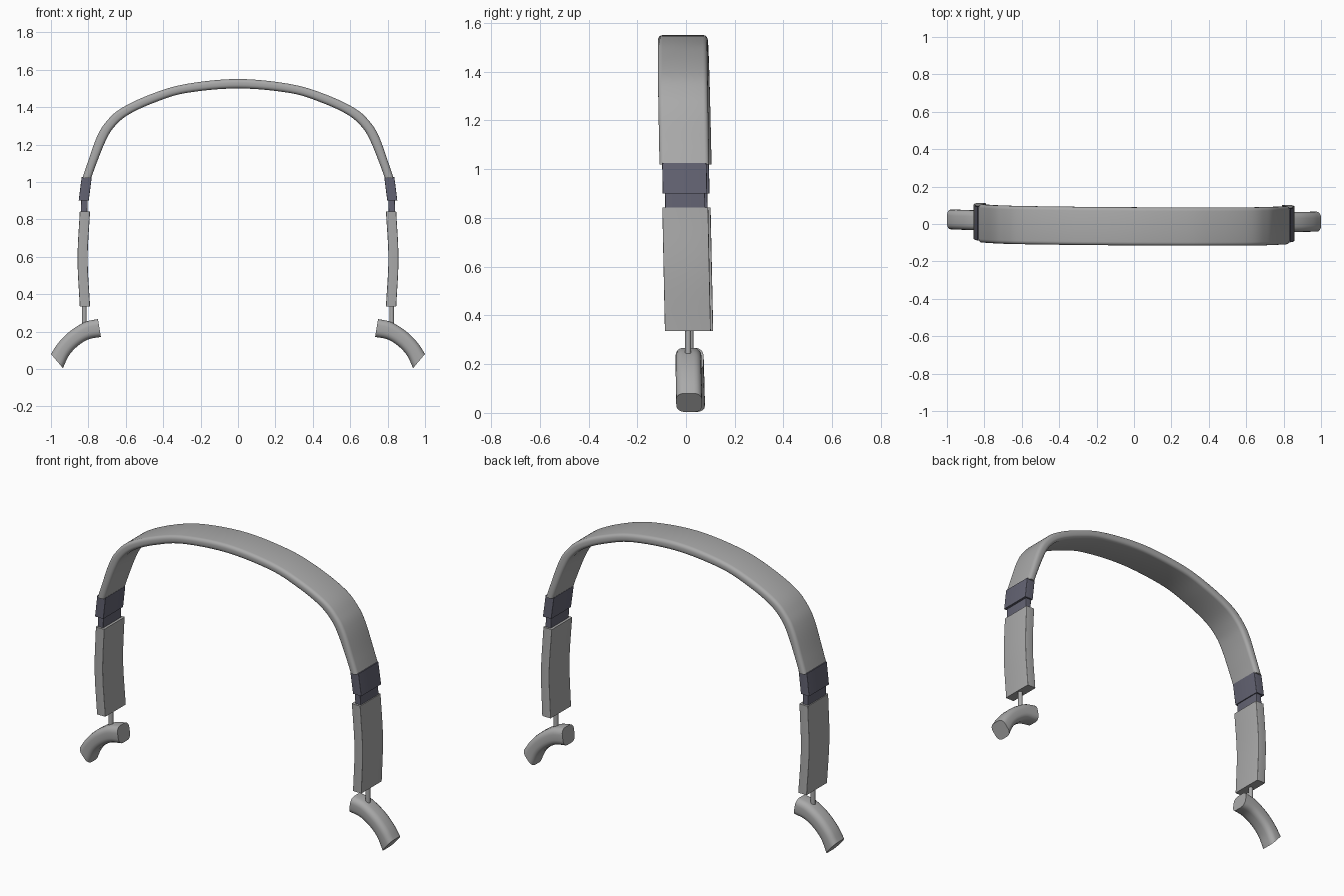
import bpy
import bmesh
from math import sin, cos, pi, radians
from mathutils import Vector

cube = bpy.data.objects.get("Cube")
if cube:
    bpy.data.objects.remove(cube, do_unlink=True)


def material(name, rgb):
    mat = bpy.data.materials.new(name)
    mat.use_nodes = True
    mat.diffuse_color = (*rgb, 1)
    mat.node_tree.nodes["Principled BSDF"].inputs["Base Color"].default_value = (*rgb, 1)
    return mat


GREY = material("light grey", (0.40, 0.40, 0.40))
SLATE = material("dark slate", (0.125, 0.125, 0.17))


def smooth_path(points, steps):
    """Catmull-Rom curve through the (x, z) points."""
    p = [Vector(q) for q in points]
    p = [2 * p[0] - p[1]] + p + [2 * p[-1] - p[-2]]
    out = []
    for a, b, c, d in zip(p, p[1:], p[2:], p[3:]):
        for i in range(steps):
            t = i / steps
            out.append(0.5 * (2 * b + (c - a) * t + (2 * a - 5 * b + 4 * c - d) * t**2
                              + (3 * b - a - 3 * c + d) * t**3))
    return out + [p[-2]]


def lean(x, z):
    """The whole frame leans and twists a little."""
    return -0.013 + 0.021 * (1.55 - z) - 0.006 * x


def finish(name, bm, mat):
    bmesh.ops.recalc_face_normals(bm, faces=bm.faces)
    mesh = bpy.data.meshes.new(name)
    bm.to_mesh(mesh)
    bm.free()
    mesh.materials.append(mat)
    obj = bpy.data.objects.new(name, mesh)
    bpy.context.collection.objects.link(obj)
    bpy.ops.object.select_all(action='DESELECT')
    obj.select_set(True)
    bpy.context.view_layer.objects.active = obj
    bpy.ops.object.shade_smooth_by_angle(angle=radians(35))
    return obj


def strap(name, outer, inner, half_width, radius, mat, steps=1, side=1):
    """Rounded strip lofted between an outer and an inner (x, z) curve."""
    bm = bmesh.new()
    rings = []
    for o, i in zip(smooth_path(outer, steps), smooth_path(inner, steps)):
        mid, half = (o + i) / 2, (o - i) / 2
        depth = half.length
        ring = []
        for k in range(4):
            sy, sn = ((1, 1), (-1, 1), (-1, -1), (1, -1))[k]
            for j in range(5):
                a = k * pi / 2 + j * pi / 8
                y = sy * (half_width - radius) + radius * cos(a)
                n = sn * (depth - radius) + radius * sin(a)
                p = mid + half.normalized() * n
                x = p.x * side
                ring.append(bm.verts.new((x, y + lean(x, p.y), p.y)))
        rings.append(ring)
    for r, s in zip(rings, rings[1:]):
        for k in range(len(r)):
            m = (k + 1) % len(r)
            bm.faces.new((r[k], r[m], s[m], s[k]))
    bm.faces.new(rings[0])
    bm.faces.new(rings[-1])
    return finish(name, bm, mat)


def mirrored(half):
    return [(-x, z) for x, z in reversed(half[1:])] + half


# Headband arch
arch_outer = [(0, 1.55), (.28, 1.523), (.47, 1.467), (.63, 1.39), (.71, 1.315),
              (.757, 1.235), (.805, 1.10), (.832, 1.02)]
arch_inner = [(0, 1.5), (.28, 1.475), (.45, 1.423), (.59, 1.357), (.667, 1.288),
              (.712, 1.21), (.76, 1.09), (.785, 1.02)]
strap("headband", mirrored(arch_outer), mirrored(arch_inner), .102, .019, GREY, 6)

for side, label in ((1, "left"), (-1, "right")):
    # Dark joint and the narrower slider below it
    strap(label + "_joint", [(.836, 1.025), (.852, .9)], [(.782, 1.025), (.798, .9)],
          .091, .003, SLATE, side=side)
    strap(label + "_slider", [(.838, .91), (.841, .83)], [(.803, .91), (.806, .83)],
          .082, .003, SLATE, side=side)

    # Gently bowed side plate
    strap(label + "_side_plate", [(.846, .842), (.858, .59), (.846, .335)],
          [(.791, .842), (.804, .59), (.791, .335)], .094, .004, GREY, 6, side)

    # Round rod carrying the pad
    bm = bmesh.new()
    bmesh.ops.create_cone(bm, cap_ends=True, segments=24, radius1=.013, radius2=.013, depth=.15)
    bmesh.ops.translate(bm, verts=bm.verts, vec=(.822 * side, lean(.822 * side, .29), .285))
    finish(label + "_rod", bm, GREY)

    # Curved pad
    strap(label + "_pad", [(.749, .267), (.82, .25), (.9, .2), (.96, .14), (1, .08)],
          [(.733, .171), (.80, .158), (.86, .12), (.905, .07), (.936, .004)],
          .053, .032, GREY, 5, side)
